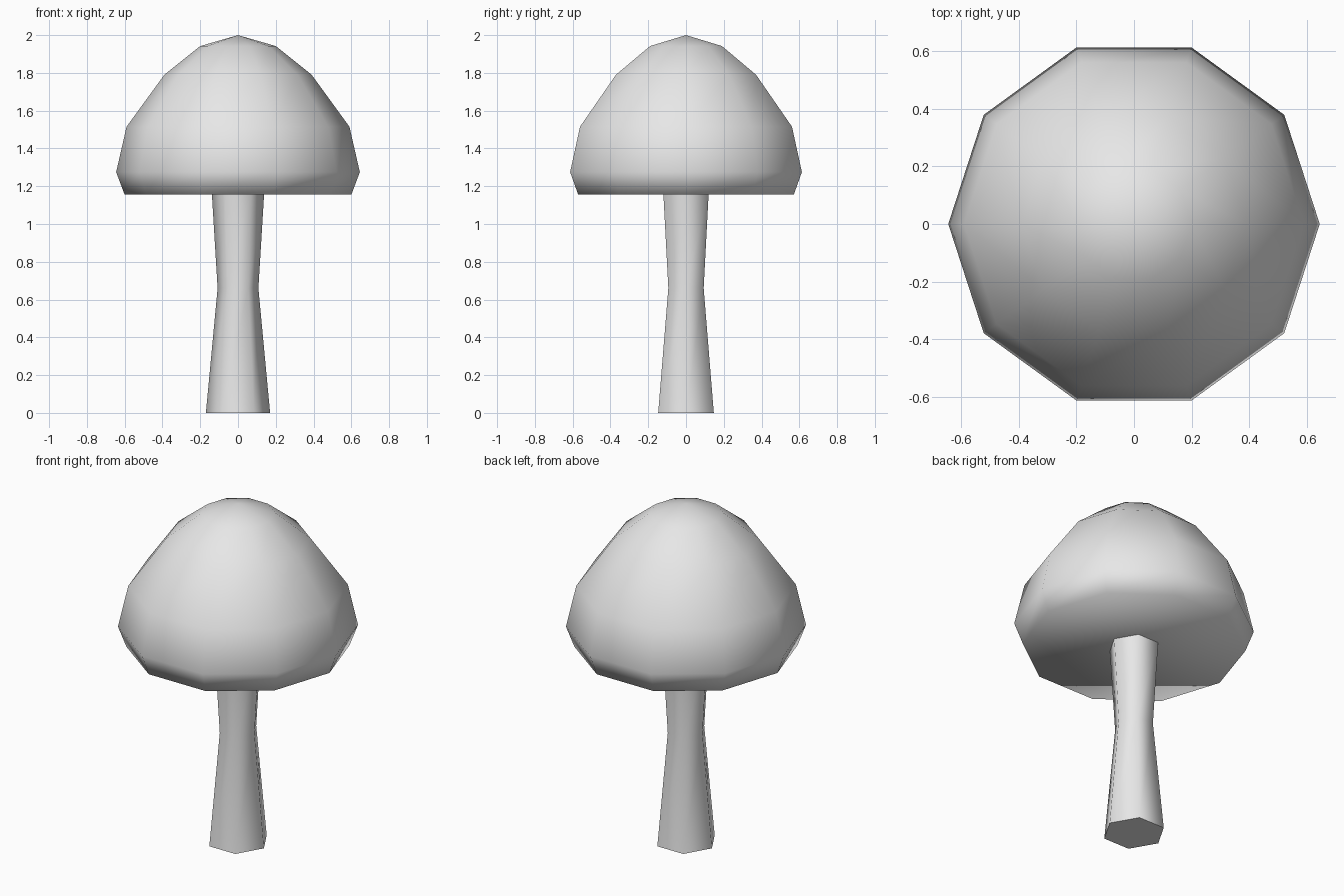
import bpy
import bmesh
from math import cos, sin, tau, radians

cube = bpy.data.objects.get("Cube")
if cube:
    bpy.data.objects.remove(cube, do_unlink=True)

# Single plain grey for the whole mushroom
grey = bpy.data.materials.new("light_grey")
grey.use_nodes = True
grey.diffuse_color = (0.8, 0.8, 0.8, 1)
grey.node_tree.nodes["Principled BSDF"].inputs["Base Color"].default_value = (0.8, 0.8, 0.8, 1)


def lathe(name, profile, sides):
    """Turn (radius, height) points into a closed solid; radius 0 makes a tip."""
    bm = bmesh.new()
    rings = []
    for radius, z in profile:
        count = sides if radius else 1
        rings.append([bm.verts.new((radius * cos(tau * i / sides),
                                    radius * sin(tau * i / sides), z))
                      for i in range(count)])
    for low, high in zip(rings, rings[1:]):
        for i in range(sides):
            j = (i + 1) % sides
            if len(high) == 1:
                bm.faces.new((low[i], low[j], high[0]))
            else:
                bm.faces.new((low[i], low[j], high[j], high[i]))
    for ring in (rings[0], rings[-1]):
        if len(ring) > 1:
            bm.faces.new(ring)
    bmesh.ops.recalc_face_normals(bm, faces=bm.faces)
    mesh = bpy.data.meshes.new(name)
    bm.to_mesh(mesh)
    bm.free()
    mesh.materials.append(grey)
    obj = bpy.data.objects.new(name, mesh)
    bpy.context.collection.objects.link(obj)
    bpy.ops.object.select_all(action='DESELECT')
    obj.select_set(True)
    bpy.context.view_layer.objects.active = obj
    bpy.ops.object.shade_smooth_by_angle(angle=radians(80))
    return obj


# Six-sided stem with a narrow waist, set slightly into the cap
lathe("stem", [(0.17, 0), (0.108, 0.66), (0.139, 1.17)], 6)

# Ten-sided domed cap with a flat underside
lathe("cap", [(0.6, 1.155), (0.645, 1.275), (0.59, 1.515),
              (0.39, 1.79), (0.2, 1.942), (0, 2)], 10)
